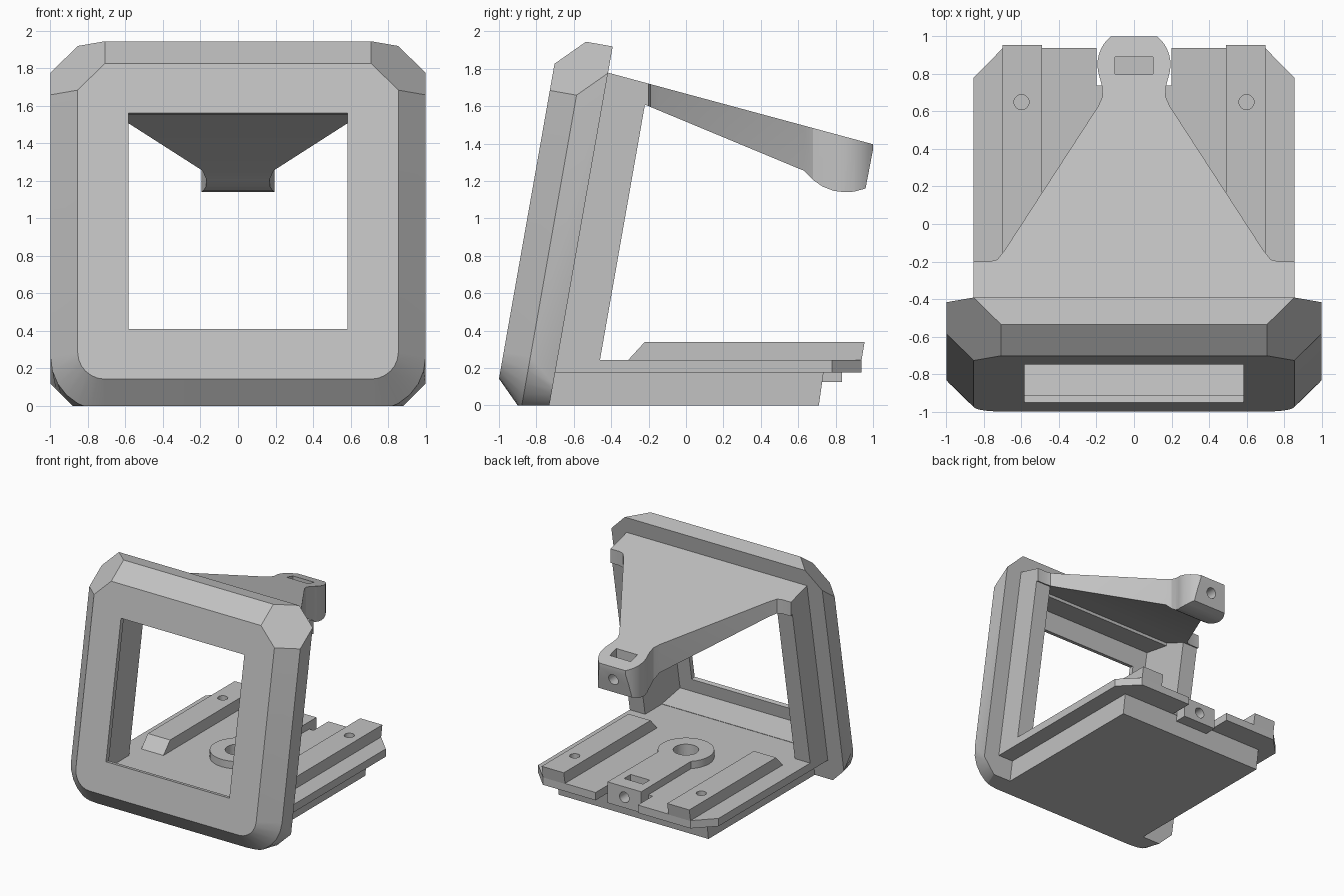
import bpy, bmesh
from math import sin, cos, pi, radians
from mathutils import Vector

cube = bpy.data.objects.get("Cube")
if cube:
    bpy.data.objects.remove(cube, do_unlink=True)

grey = bpy.data.materials.new("plain grey")
grey.use_nodes = True
grey.diffuse_color = (0.54, 0.54, 0.54, 1)
grey.node_tree.nodes["Principled BSDF"].inputs["Base Color"].default_value = (0.54, 0.54, 0.54, 1)

TILT = radians(10)


def tilted(u, v, n):
    """Frame coordinates: across, up the tilted face, depth behind it."""
    return Vector((u, -1.025 + v * sin(TILT) + n * cos(TILT), v * cos(TILT) - n * sin(TILT)))


def finish(name, bm):
    bmesh.ops.recalc_face_normals(bm, faces=bm.faces[:])
    mesh = bpy.data.meshes.new(name)
    bm.to_mesh(mesh)
    bm.free()
    obj = bpy.data.objects.new(name, mesh)
    bpy.context.collection.objects.link(obj)
    mesh.materials.append(grey)
    return obj


def loft(name, rings, floor=False):
    bm = bmesh.new()
    loops = [[bm.verts.new(p) for p in ring] for ring in rings]
    count = len(loops[0])
    for a, b in zip(loops, loops[1:]):
        for i in range(count):
            j = (i + 1) % count
            bm.faces.new((a[i], a[j], b[j], b[i]))
    bm.faces.new(loops[0])
    bm.faces.new(loops[-1])
    if floor:
        cut = bmesh.ops.bisect_plane(bm, geom=bm.verts[:] + bm.edges[:] + bm.faces[:],
                                     plane_co=(0, 0, 0), plane_no=(0, 0, -1), clear_outer=True)
        edges = [e for e in cut["geom_cut"] if isinstance(e, bmesh.types.BMEdge)]
        bmesh.ops.holes_fill(bm, edges=edges, sides=0)
    return finish(name, bm)


def side_prism(name, pts, x0, x1):
    return loft(name, [[Vector((x, y, z)) for y, z in pts] for x in (x0, x1)])


def plan_prism(name, pts, z0, z1):
    return loft(name, [[Vector((x, y, z)) for x, y in pts] for z in (z0, z1)])


def box(name, x, y, z):
    return plan_prism(name, [(x[0], y[0]), (x[1], y[0]), (x[1], y[1]), (x[0], y[1])], *z)


def arc(cx, cy, r, start, end, steps):
    return [(cx + r * cos(radians(start + (end - start) * i / steps)),
             cy + r * sin(radians(start + (end - start) * i / steps))) for i in range(steps + 1)]


def mirrored(pts):
    return pts + [(-x, y) for x, y in reversed(pts)]


def round_cutter(x, y, r, z0, z1):
    return plan_prism("hole_cutter", arc(x, y, r, 0, 345, 23), z0, z1)


def end_hole_cutter(z, r, y0, y1):
    pts = arc(0, z, r, 0, 345, 23)
    return loft("hole_cutter", [[Vector((x, y, h)) for x, h in pts] for y in (y0, y1)])


def combine(targets, tool, operation="DIFFERENCE"):
    for obj in targets:
        bpy.context.view_layer.objects.active = obj
        mod = obj.modifiers.new("cut", "BOOLEAN")
        mod.operation = operation
        mod.object = tool
        bpy.ops.object.modifier_apply(modifier=mod.name)
    bpy.data.objects.remove(tool, do_unlink=True)


# Tilted front frame: bevelled border, cut top corners, rounded bottom corners
def frame_ring(n, inset, top_cut, bottom, rounded):
    h, low, high = 1 - inset, inset, 2 - inset
    if rounded:
        corner = arc(h - bottom, low + bottom, bottom, -90, 0, 6)
    else:
        corner = [(h - bottom + bottom * i / 6, low + bottom * i / 6) for i in range(7)]
    half = corner + [(h, high - top_cut), (h - top_cut, high)]
    return [tilted(u, v, n) for u, v in mirrored(half)]


frame = loft("front_frame", [frame_ring(0, .145, .145, .145, True),
                             frame_ring(.145, 0, .29, .29, True),
                             frame_ring(.29, 0, .145, .17, False)], floor=True)


def frame_cutter(half, low, high, n0, n1):
    sq = [(-half, low), (half, low), (half, high), (-half, high)]
    return loft("window_cutter", [[tilted(u, v, n) for u, v in sq] for n in (n0, n1)])


combine([frame], frame_cutter(.71, .3, 1.75, .04, .4))
combine([frame], frame_cutter(.585, .415, 1.585, -.1, .4))

# Side walls behind the frame
wall = [(-.74, .175), (-.472, .175), (-.2, 1.72), (-.45, 1.788)]
for side, s in (("left", 1), ("right", -1)):
    side_prism(side + "_wall", wall, s * .71, s * .855)

# Sloping triangular arm with a rounded end knob
outline = [(.855, -.45), (.855, -.2), (.77, -.2), (.73, -.19), (.69, -.14), (.19, .63), (.168, .68), (.172, .74)]
outline += arc(0, .85, .195, -18, 50, 8)
arm = plan_prism("top_arm", mirrored(outline), 1, 1.9)
profile = [(-.45, 1.788), (1.005, 1.395), (.96, 1.16), (.9, 1.143), (.85, 1.14), (.79, 1.147),
           (.73, 1.17), (.68, 1.205), (.63, 1.255), (-.2, 1.6), (-.45, 1.705)]
combine([arm], side_prism("arm_profile", profile, -1, 1), "INTERSECT")
combine([arm], box("slot_cutter", (-.1, .1), (.8, .89), (1.2, 1.6)))
combine([arm], end_hole_cutter(1.28, .045, .85, 1.1))

# Base: lower block and notched slab
block = side_prism("base_block", [(-.74, 0), (.71, 0), (.735, .175), (-.74, .175)], -.71, .71)
slab = plan_prism("base_slab", mirrored([(.855, -.73), (.855, .78), (.7, .938), (.2, .938), (.2, .738)]),
                  .175, .242)

# Rails with sloped front ends and screw holes
rail = [(-.33, .22), (-.22, .34), (.955, .34), (.935, .22)]
for side, s in (("left", 1), ("right", -1)):
    obj = side_prism(side + "_rail", rail, s * .49, s * .7)
    combine([obj], round_cutter(s * .6, .65, .04, .23, .4))

# Centre clamp: ring, bar, slot and end hole
clamp = plan_prism("centre_clamp", [(-.16, .835), *arc(0, 0, .22, 135, 405, 24), (.16, .835)], .125, .305)
combine([clamp, slab, block], round_cutter(0, 0, .1, .08, .4))
combine([clamp, slab], box("slot_cutter", (-.09, .09), (.62, .71), (.15, .4)))
combine([clamp, slab, block], end_hole_cutter(.215, .045, .66, .95))

# Shading: smooth curves, sharp edges
bpy.ops.object.select_all(action="DESELECT")
for obj in (frame, arm, clamp):
    obj.select_set(True)
bpy.context.view_layer.objects.active = frame
bpy.ops.object.shade_smooth_by_angle(angle=pi / 7)
